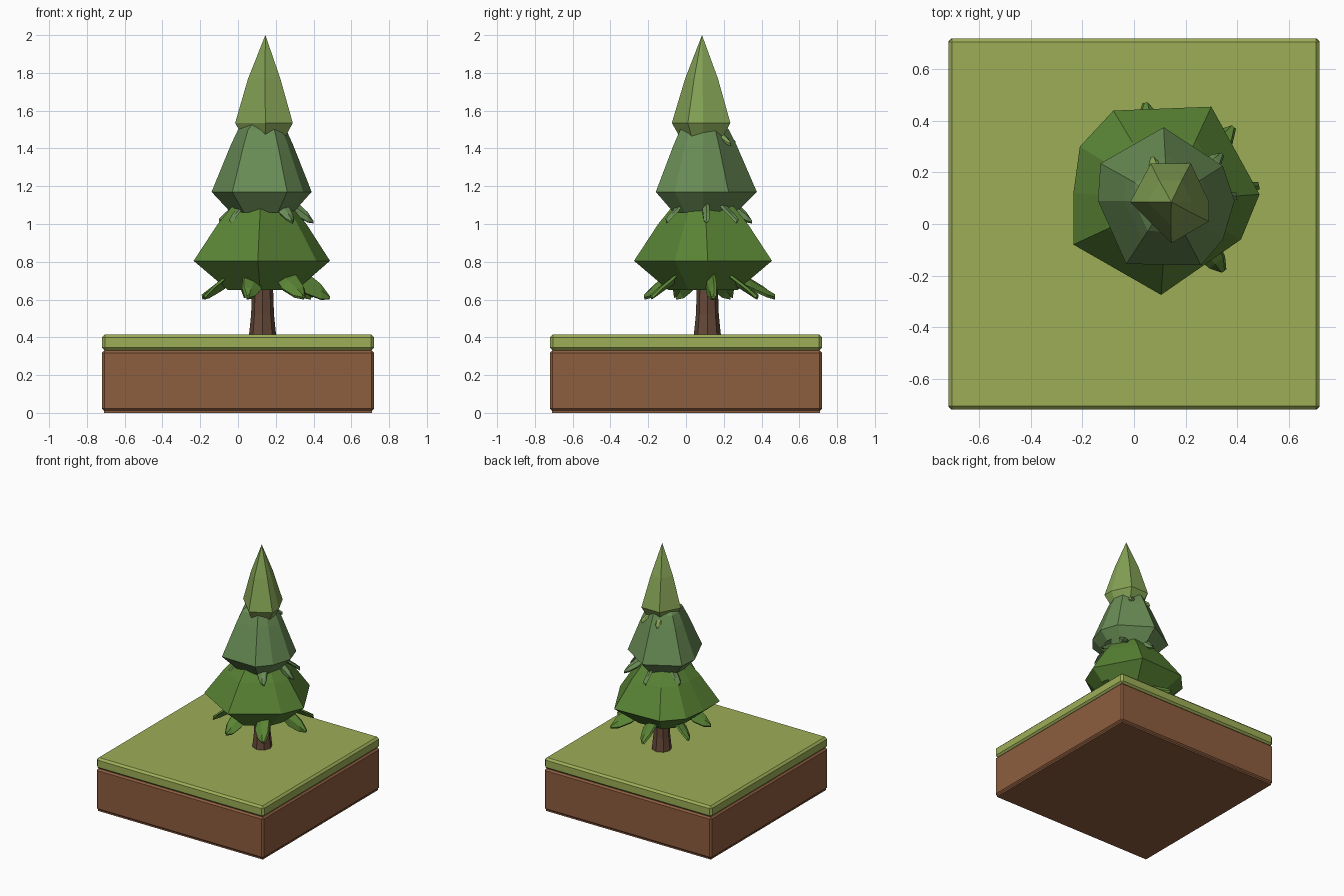
import bpy, bmesh
from math import sin, cos, radians, pi
from mathutils import Vector, Matrix

if "Cube" in bpy.data.objects:
    bpy.data.objects.remove(bpy.data.objects["Cube"])


def material(name, r, g, b):
    m = bpy.data.materials.new(name)
    m.diffuse_color = (r, g, b, 1)
    m.use_nodes = True
    m.node_tree.nodes["Principled BSDF"].inputs["Base Color"].default_value = m.diffuse_color
    return m


SOIL = material("soil", .27, .11, .05)
GRASS = material("grass", .34, .42, .095)
BARK = material("bark", .13, .065, .04)
LOW = material("green_low", .10, .23, .035)
MID = material("green_mid", .14, .26, .09)
TOP = material("green_top", .23, .36, .09)


def finish(bm, name, mat):
    bmesh.ops.recalc_face_normals(bm, faces=bm.faces)
    me = bpy.data.meshes.new(name)
    bm.to_mesh(me)
    bm.free()
    me.materials.append(mat)
    ob = bpy.data.objects.new(name, me)
    bpy.context.collection.objects.link(ob)
    return ob


def slab(name, z0, z1, bevel, mat):
    bm = bmesh.new()
    bmesh.ops.create_cube(bm, size=1)
    bmesh.ops.scale(bm, vec=(1.44, 1.44, z1 - z0), verts=bm.verts)
    bmesh.ops.translate(bm, vec=(0, 0, (z0 + z1) / 2), verts=bm.verts)
    mod = finish(bm, name, mat).modifiers.new("bevel", 'BEVEL')
    mod.width, mod.segments = bevel, 1


def stack(name, outline, centre, rings, mat, apex=None):
    """Loft a plan outline through (z, scale) rings about a centre."""
    bm = bmesh.new()
    c = Vector(centre)
    loops = []
    for z, s in rings:
        pts = [c + (Vector(p) - c) * s for p in outline]
        loops.append([bm.verts.new((p.x, p.y, z)) for p in pts])
    n = len(outline)
    for a, b in zip(loops, loops[1:]):
        for i in range(n):
            j = (i + 1) % n
            bm.faces.new((a[i], a[j], b[j], b[i]))
    bm.faces.new(loops[0])
    if apex:
        tip = bm.verts.new(apex)
        for i in range(n):
            bm.faces.new((loops[-1][i], loops[-1][(i + 1) % n], tip))
    else:
        bm.faces.new(loops[-1])
    finish(bm, name, mat)


def leaf(name, angle, r0, r1, z0, z1, width, roll, mat):
    """Thin pointed leaf hanging outward from the trunk axis."""
    bm = bmesh.new()
    half = [(0, .4), (.45, 1), (.8, .7), (1, .12)]
    a = radians(angle)
    length = r1 - r0
    spin = Matrix.Rotation(a, 4, 'Z')
    tilt = Matrix.Rotation(radians(roll), 4, 'X')
    layers = []
    for off in (.008, -.008):
        rows = []
        for t, w in half:
            row = []
            for s in (-1, 0, 1):
                p = tilt @ Vector((0, s * w * width / 2, off + .012 * (1 - abs(s))))
                p += Vector((r0 + length * t, 0, z0 + (z1 - z0) * t ** 1.3))
                row.append(bm.verts.new(Vector((.13, .09, 0)) + spin @ p))
            rows.append(row)
        layers.append(rows)
        for p, q in zip(rows, rows[1:]):
            for i in (0, 1):
                bm.faces.new((p[i], p[i + 1], q[i + 1], q[i]))
    up, dn = [[r[0] for r in L] + [L[-1][1]] + [r[2] for r in reversed(L)] + [L[0][1]]
              for L in layers]
    for i in range(len(up)):
        j = (i + 1) % len(up)
        bm.faces.new((up[i], up[j], dn[j], dn[i]))
    finish(bm, name, mat)


# Ground block
slab("soil_block", .01, .33, .012, SOIL)
slab("grass_layer", .33, .415, .015, GRASS)
bm = bmesh.new()
bmesh.ops.create_cube(bm, size=1)
bmesh.ops.scale(bm, vec=(1.42, 1.42, .02), verts=bm.verts)
bmesh.ops.translate(bm, vec=(0, 0, .01), verts=bm.verts)
finish(bm, "soil_underside", SOIL)

# Trunk
ring = [(.13 + .073 * cos(i * pi / 4), .113 + .073 * sin(i * pi / 4)) for i in range(8)]
stack("trunk", ring, (.13, .113), [(.40, 1), (.52, .83), (.9, .65)], BARK)

# Three foliage tiers
stack("lower_foliage",
      [(.105, -.275), (.415, -.06), (.487, .115), (.30, .455), (-.08, .44),
       (-.21, .30), (-.235, .12), (-.235, -.08)], (.13, .09),
      [(.65, .5), (.805, 1), (1.0, .65), (1.09, .45), (1.16, .2)], LOW)
stack("middle_foliage",
      [(.26, -.16), (.345, -.06), (.39, .09), (.345, .225), (.115, .375),
       (-.13, .235), (-.14, .09), (-.03, -.155)], (.13, .09),
      [(1.06, .62), (1.17, 1), (1.42, .62), (1.5, .48), (1.56, .2)], MID)
stack("upper_foliage",
      [(.145, -.075), (.29, .01), (.29, .09), (.22, .235), (.065, .235),
       (-.015, .085)], (.14, .085),
      [(1.45, .7), (1.535, 1), (1.77, .56)], TOP, apex=(.145, .085, 2.0))

# Drooping leaves under each tier
for i, (ang, r, roll) in enumerate([(103, .39, 30), (48, .385, -35), (10, .36, 75),
                                    (-51, .35, 35), (-105, .32, -40),
                                    (-155, .34, 40), (155, .35, -35)]):
    leaf(f"lower_leaf_{i}", ang, .13, r, .73, .61, .12, roll, LOW)
for i, (ang, r, roll) in enumerate([(95, .26, 60), (40, .28, -30), (5, .27, 75),
                                    (-50, .25, 30), (150, .26, -35), (-140, .22, 30)]):
    leaf(f"middle_leaf_{i}", ang, .12, r, 1.11, 1.01, .075, roll, MID)
for i, (ang, r) in enumerate([(110, .18), (60, .17), (-20, .14)]):
    leaf(f"upper_leaf_{i}", ang, .07, r, 1.49, 1.42, .05, 25, TOP)
